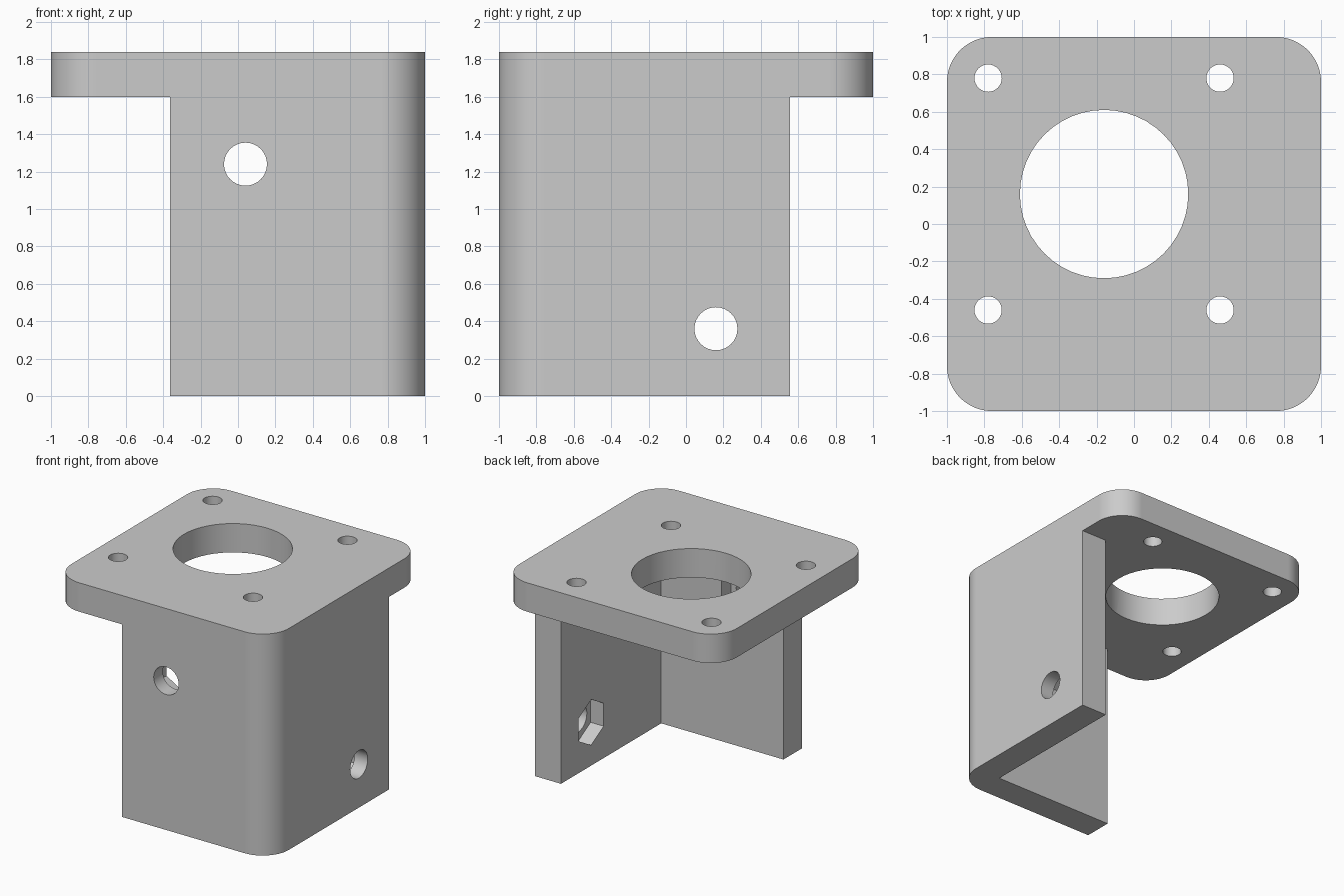
import bpy
import bmesh
from math import cos, sin, pi, radians
from mathutils import Matrix

if "Cube" in bpy.data.objects:
    bpy.data.objects.remove(bpy.data.objects["Cube"])

TOP, UNDER = 1.84, 1.6      # plate top and underside
WALL = 0.24                 # wall thickness
RADIUS = 0.24               # outer corner radius
INNER = 1 - WALL            # inner wall faces

grey = bpy.data.materials.new("light grey")
grey.use_nodes = True
colour = (0.6, 0.6, 0.6, 1)
grey.diffuse_color = colour
grey.node_tree.nodes["Principled BSDF"].inputs["Base Color"].default_value = colour


def prism(name, outline, low, high, matrix=Matrix()):
    """Extrude a flat outline along z, then place it with a matrix."""
    bm = bmesh.new()
    face = bm.faces.new([bm.verts.new((x, y, low)) for x, y in outline])
    result = bmesh.ops.extrude_face_region(bm, geom=[face])
    verts = [v for v in result["geom"] if isinstance(v, bmesh.types.BMVert)]
    bmesh.ops.translate(bm, verts=verts, vec=(0, 0, high - low))
    bmesh.ops.recalc_face_normals(bm, faces=bm.faces)
    bm.transform(matrix)
    mesh = bpy.data.meshes.new(name)
    bm.to_mesh(mesh)
    bm.free()
    mesh.materials.append(grey)
    obj = bpy.data.objects.new(name, mesh)
    bpy.context.collection.objects.link(obj)
    return obj


def ring(radius, sides, x=0, y=0):
    """Points of a regular polygon with a vertex at +y."""
    return [(x + radius * sin(2 * pi * i / sides), y + radius * cos(2 * pi * i / sides))
            for i in range(sides)]


def rounded_square(half, radius, steps=12):
    points = []
    for quarter, (sx, sy) in enumerate([(1, 1), (-1, 1), (-1, -1), (1, -1)]):
        for i in range(steps + 1):
            a = (quarter + i / steps) * pi / 2
            points.append((sx * (half - radius) + radius * cos(a),
                           sy * (half - radius) + radius * sin(a)))
    return points


def cut(target, cutter):
    cutter.hide_render = True
    mod = target.modifiers.new("cut", 'BOOLEAN')
    mod.operation = 'DIFFERENCE'
    mod.solver = 'EXACT'
    mod.object = cutter
    bpy.context.view_layer.objects.active = target
    bpy.ops.object.modifier_apply(modifier=mod.name)
    bpy.data.objects.remove(cutter)


# Rounded block, carved below the plate to leave two walls meeting at a corner
bracket = prism("motor_bracket", rounded_square(1, RADIUS), 0, TOP)
carve = [(-2, -2), (-0.364, -2), (-0.364, -INNER), (INNER, -INNER),
         (INNER, 0.556), (2, 0.556), (2, 2), (-2, 2)]
cut(bracket, prism("carve_cutter", carve, -1, UNDER))

# Large bore and four screw holes through the plate
cut(bracket, prism("bore_cutter", ring(0.45, 48, -0.16, 0.16), 1.4, 2))
for sx in (-1, 1):
    for sy in (-1, 1):
        hole = ring(0.073, 32, -0.16 + 0.62 * sx, 0.16 + 0.62 * sy)
        cut(bracket, prism("screw_cutter", hole, 1.4, 2))

# Bolt hole with a hexagonal nut pocket on the inside of each wall
front = Matrix.Translation((0.04, 0, 1.24)) @ Matrix.Rotation(radians(90), 4, 'X')
side = (Matrix.Translation((0, 0.16, 0.36)) @ Matrix.Rotation(radians(90), 4, 'Z')
        @ Matrix.Rotation(radians(90), 4, 'X'))
for place in (front, side):
    cut(bracket, prism("bolt_cutter", ring(0.115, 32), 0.6, 1.2, place))
    cut(bracket, prism("nut_cutter", ring(0.19, 6), 0.6, 1 - WALL / 2, place))

# Smooth curves, crisp edges and flat faces
bpy.ops.object.select_all(action='DESELECT')
bracket.select_set(True)
bpy.context.view_layer.objects.active = bracket
bpy.ops.object.shade_smooth_by_angle(angle=radians(30))
normals = bracket.modifiers.new("flat_faces", 'WEIGHTED_NORMAL')
normals.keep_sharp = True
